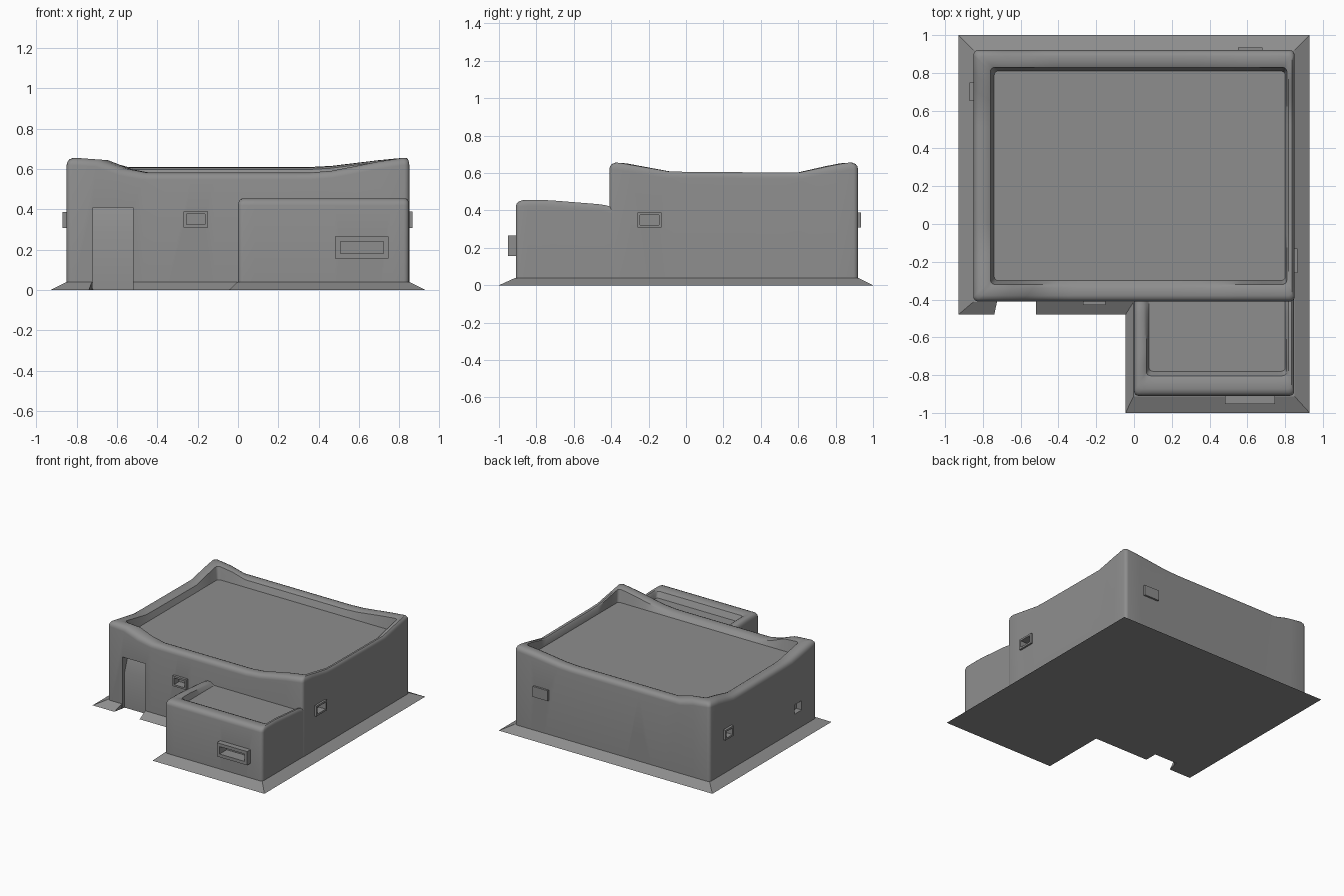
import bpy, bmesh, math
from mathutils import Matrix, Vector

if "Cube" in bpy.data.objects:
    bpy.data.objects.remove(bpy.data.objects["Cube"], do_unlink=True)

# One plain material for the whole building
grey = bpy.data.materials.new("plaster_grey")
grey.use_nodes = True
colour = (0.27, 0.27, 0.27, 1)
grey.diffuse_color = colour
grey.node_tree.nodes["Principled BSDF"].inputs["Base Color"].default_value = colour


def make(name, bm, smooth=False):
    bmesh.ops.recalc_face_normals(bm, faces=bm.faces)
    mesh = bpy.data.meshes.new(name)
    bm.to_mesh(mesh)
    bm.free()
    mesh.materials.append(grey)
    obj = bpy.data.objects.new(name, mesh)
    bpy.context.collection.objects.link(obj)
    return obj


def activate(obj):
    bpy.ops.object.select_all(action="DESELECT")
    obj.select_set(True)
    bpy.context.view_layer.objects.active = obj


def skin(name, rings):
    """Join equal closed rings of points and cap both ends."""
    bm = bmesh.new()
    loops = [[bm.verts.new(p) for p in ring] for ring in rings]
    for a, b in zip(loops, loops[1:]):
        for i in range(len(a)):
            j = (i + 1) % len(a)
            bm.faces.new((a[i], a[j], b[j], b[i]))
    bm.faces.new(loops[0])
    bm.faces.new(loops[-1])
    return make(name, bm)


def box(name, x, y, z, matrix):
    bm = bmesh.new()
    bmesh.ops.create_cube(bm, size=1)
    for v in bm.verts:
        v.co = Vector([lo + (c + 0.5) * (hi - lo) for c, (lo, hi) in zip(v.co, (x, y, z))])
    bm.transform(matrix)
    return make(name, bm)


def cut(target, cutter):
    mod = target.modifiers.new("opening", "BOOLEAN")
    mod.operation = "DIFFERENCE"
    mod.solver = "EXACT"
    mod.object = cutter
    activate(target)
    bpy.ops.object.modifier_apply(modifier=mod.name)


def ramp(t, stops):
    """Piecewise linear height along a wall."""
    if t <= stops[0][0]:
        return stops[0][1]
    for (a, ha), (b, hb) in zip(stops, stops[1:]):
        if t <= b:
            return ha + (hb - ha) * (t - a) / (b - a)
    return stops[-1][1]


def outline(x0, x1, y0, y1, r=0.025, steps=14):
    """Rounded rectangle with extra points along each side."""
    corners = [(x1 - r, y1 - r), (x0 + r, y1 - r), (x0 + r, y0 + r), (x1 - r, y0 + r)]
    pts = []
    for k, (cx, cy) in enumerate(corners):
        arc = [(k + i / 4) * math.pi / 2 for i in range(5)]
        pts += [(cx + r * math.cos(a), cy + r * math.sin(a)) for a in arc]
        nx, ny = corners[(k + 1) % 4]
        sx, sy = pts[-1]
        pts += [(sx + (nx - cx) * i / steps, sy + (ny - cy) * i / steps) for i in range(1, steps)]
    return pts


def walled_block(name, outer, inner, floor, height):
    """Solid block with a rounded parapet around a sunken flat roof."""
    ox0, ox1, oy0, oy1 = outer
    ix0, ix1, iy0, iy1 = inner
    # share of parapet width, drop below the crest (None = fixed level)
    section = [(0, 0.035), (0.03, 0.02), (0.12, 0.007), (0.28, 0), (0.65, 0.003), (0.82, 0.012)]
    pts = outline(*outer)
    rings = [[(x, y, 0.005) for x, y in pts]]
    for share, drop in section + [(1, None)]:
        ring = []
        for x, y in pts:
            px = ix0 + (x - ox0) / (ox1 - ox0) * (ix1 - ix0)
            py = iy0 + (y - oy0) / (oy1 - oy0) * (iy1 - iy0)
            z = floor if drop is None else height(x, y) - drop
            ring.append((x + (px - x) * share, y + (py - y) * share, z))
        rings.append(ring)
    return skin(name, rings)


# Main hall: parapet dips between raised corners
FRONT = [(-0.73, 0.655), (-0.53, 0.582), (0.42, 0.582), (0.8, 0.655)]
BACK = [(-0.76, 0.655), (-0.6, 0.61), (0.42, 0.61), (0.8, 0.655)]
SIDE = [(-0.39, 0.655), (-0.1, 0.607), (0.62, 0.602), (0.88, 0.655)]


def hall_height(x, y):
    if y < -0.40:
        return ramp(x, FRONT)
    if y > 0.91:
        return ramp(x, BACK)
    return ramp(y, SIDE)


hall = walled_block("main_hall", (-0.85, 0.85, -0.41, 0.92), (-0.74, 0.80, -0.30, 0.81),
                    0.55, hall_height)

# Lower annex, its rear buried in the hall wall
annex = walled_block("annex", (0, 0.848, -0.91, -0.34), (0.08, 0.80, -0.78, -0.36), 0.40,
                     lambda x, y: ramp(y, [(-0.76, 0.455), (-0.45, 0.432), (-0.40, 0.42)]))

# Doorway: upright lower panel and a slanted upper panel
door_profile = [(-0.5, -0.01), (-0.38, -0.01), (-0.38, 0.285), (-0.335, 0.41), (-0.5, 0.41)]
door_cutter = skin("door_cutter", [[(x, y, z) for y, z in door_profile] for x in (-0.72, -0.52)])
cut(hall, door_cutter)
bpy.data.objects.remove(door_cutter)


def window(name, wall, x, y, turn, width, z0, z1, rim, out):
    """Cut a niche; add a projecting frame when out is above zero."""
    place = Matrix.Translation((x, y, 0)) @ Matrix.Rotation(math.radians(turn), 4, "Z")
    w = width / 2
    hole = box("niche_cutter", (rim - w, w - rim), (-0.1, 0.045), (z0 + rim, z1 - rim), place)
    cut(wall, hole)
    if out:
        frame = box(name, (-w, w), (-out, 0.03), (z0, z1), place)
        cut(frame, hole)
    bpy.data.objects.remove(hole)


window("front_window_frame", hall, -0.21, -0.41, 0, 0.12, 0.31, 0.39, 0.014, 0.02)
window("left_window_frame", hall, 0.85, -0.195, 90, 0.13, 0.308, 0.39, 0.014, 0.015)
window("back_window_frame", hall, 0.615, 0.92, 180, 0.13, 0.308, 0.39, 0.014, 0.015)
window("right_window_frame", hall, -0.85, 0.70, -90, 0.10, 0.308, 0.387, 0.014, 0.02)
window("annex_window_frame", annex, 0.615, -0.91, 0, 0.265, 0.157, 0.265, 0.025, 0.043)
window("back_niche", hall, -0.225, 0.92, 180, 0.11, 0.17, 0.255, 0.006, 0)
window("right_niche", hall, -0.85, -0.18, -90, 0.10, 0.165, 0.25, 0.006, 0)

# Sloped earth skirt with a gap at the doorway
ground = [(-0.93, 1), (-0.93, -0.48), (-0.74, -0.48), (-0.72, -0.38), (-0.52, -0.38),
          (-0.52, -0.48), (-0.045, -0.48), (-0.045, -1), (0.93, -1), (0.93, 1)]
crest = [(-0.85, 0.92), (-0.85, -0.412), (-0.725, -0.412), (-0.72, -0.375), (-0.52, -0.375),
         (-0.52, -0.412), (-0.002, -0.412), (-0.002, -0.912), (0.85, -0.912), (0.85, 0.92)]
skirt = skin("ground_skirt", [[(x, y, 0) for x, y in ground], [(x, y, 0.04) for x, y in crest]])

# Soft plaster edges, crisp openings
for obj in (hall, annex):
    activate(obj)
    bpy.ops.object.shade_smooth_by_angle(angle=math.radians(35))
